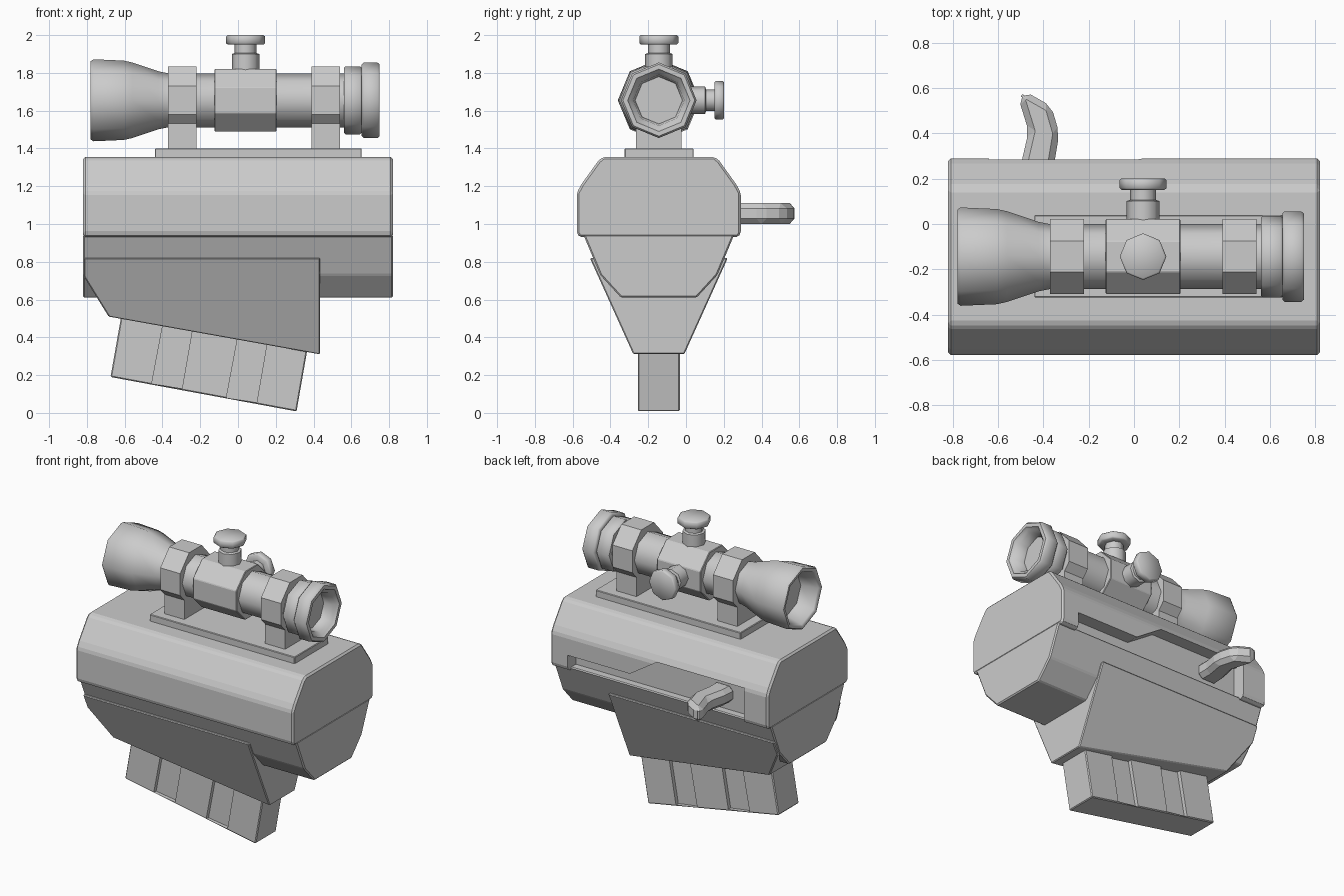
import bpy, bmesh
from math import pi, sin, cos, radians
from mathutils import Vector

cube = bpy.data.objects.get("Cube")
if cube:
    bpy.data.objects.remove(cube, do_unlink=True)

GREY = bpy.data.materials.new("plain_grey")
GREY.use_nodes = True
GREY.diffuse_color = (0.6, 0.6, 0.6, 1)
GREY.node_tree.nodes["Principled BSDF"].inputs["Base Color"].default_value = (0.6, 0.6, 0.6, 1)

CY = -0.144      # middle plane of the body
SZ = 1.655       # height of the scope axis


def finish(name, bm, bevel=0, smooth=False):
    bmesh.ops.recalc_face_normals(bm, faces=bm.faces)
    if bevel:
        sharp = [e for e in bm.edges if e.calc_face_angle(0) > 0.3]
        bmesh.ops.bevel(bm, geom=sharp, offset=bevel, segments=1, affect='EDGES')
    mesh = bpy.data.meshes.new(name)
    bm.to_mesh(mesh)
    bm.free()
    mesh.materials.append(GREY)
    ob = bpy.data.objects.new(name, mesh)
    bpy.context.collection.objects.link(ob)
    if smooth:
        bpy.ops.object.select_all(action='DESELECT')
        ob.select_set(True)
        bpy.context.view_layer.objects.active = ob
        bpy.ops.object.shade_smooth_by_angle(angle=radians(50))
    return ob


def prism(name, points, axis, lo, hi, bevel=0, warp=None):
    """Extrude a 2D outline along one axis; warp may move each vertex."""
    place = {'x': lambda p, d: (d, p[0], p[1]),
             'y': lambda p, d: (p[0], d, p[1]),
             'z': lambda p, d: (p[0], p[1], d)}[axis]
    bm = bmesh.new()
    a, b = [[bm.verts.new(place(p, d)) for p in points] for d in (lo, hi)]
    bm.faces.new(a)
    bm.faces.new(b)
    for i in range(len(a)):
        j = (i + 1) % len(a)
        bm.faces.new((a[i], a[j], b[j], b[i]))
    if warp:
        for v in bm.verts:
            warp(v.co)
    return finish(name, bm, bevel)


def box(name, x, y, z, bevel=0):
    corners = [(x[0], z[0]), (x[1], z[0]), (x[1], z[1]), (x[0], z[1])]
    return prism(name, corners, 'y', y[0], y[1], bevel)


def lathe(name, profile, origin, axis, smooth=True):
    """Eight-sided turned part from (distance, radius) pairs."""
    place = {'x': lambda d, u, v: (d, u, v),
             'y': lambda d, u, v: (u, d, v),
             'z': lambda d, u, v: (u, v, d)}[axis]
    bm = bmesh.new()
    rings = []
    for d, r in profile:
        angles = [i * pi / 4 for i in range(8)]
        rings.append([bm.verts.new(Vector(origin) + Vector(place(d, r * cos(t), r * sin(t))))
                      for t in angles])
    for a, b in zip(rings, rings[1:]):
        for i in range(8):
            j = (i + 1) % 8
            bm.faces.new((a[i], a[j], b[j], b[i]))
    bm.faces.new(rings[0])
    bm.faces.new(rings[-1])
    return finish(name, bm, smooth=smooth)


def octagon(half_y, half_z):
    k = 0.414
    return [(CY + half_y * u, SZ + half_z * v) for u, v in
            ((1, -k), (1, k), (k, 1), (-k, 1), (-1, k), (-1, -k), (-k, -1), (k, -1))]


def mirrored(half):
    """Complete a half outline across the middle plane."""
    return [(CY + w, z) for w, z in half] + [(CY - w, z) for w, z in reversed(half)]


def cut(target, cutter):
    mod = target.modifiers.new("cut", 'BOOLEAN')
    mod.object = cutter
    mod.solver = 'EXACT'
    bpy.context.view_layer.objects.active = target
    bpy.ops.object.modifier_apply(modifier=mod.name)
    bpy.data.objects.remove(cutter, do_unlink=True)


# Receiver: upper shell with the bolt slot in its back
upper = prism("upper_body", mirrored([(0.42, 0.93), (0.434, 0.95), (0.434, 1.165), (0.41, 1.21),
                                      (0.32, 1.335), (0.295, 1.355)]), 'x', -0.82, 0.82, 0.012)
slot = [(0.69, 0.9), (0.69, 1.04), (0.22, 1.04), (0.02, 1.17), (-0.64, 1.17), (-0.64, 0.9)]
cut(upper, prism("slot_cutter", slot, 'y', 0.2, 0.4))
prism("lower_body", mirrored([(0.2, 0.61), (0.31, 0.73), (0.4, 0.945)]),
      'x', -0.82, 0.82, 0.008)


# Magazine well, narrowing downward
def taper(co):
    co.y = CY + co.y * (0.135 + (co.z - 0.31) * 0.451)


prism("magazine_well", [(-0.815, 0.82), (0.435, 0.82), (0.435, 0.31), (-0.685, 0.51), (-0.815, 0.72)],
      'y', -1, 1, 0.006, taper)

# Magazine with two slanted grooves on each side
magazine = prism("magazine", [(-0.61, 0.56), (-0.675, 0.19), (0.31, 0.008), (0.375, 0.38)],
                 'y', CY - 0.111, CY + 0.111, 0.006)
groove = [(-0.384, 0.54), (-0.457, 0.153), (-0.296, 0.13), (-0.225, 0.54)]
for shift in (0, 1):
    outline = [(x + shift * 0.395, z - shift * 0.075) for x, z in groove]
    for side in (-1, 1):
        inner, outer = CY + side * 0.085, CY + side * 0.15
        cut(magazine, prism("groove_cutter", outline, 'y', min(inner, outer), max(inner, outer)))

# Hooked bolt handle
prism("bolt_handle", [(-0.5, 0.18), (-0.35, 0.18), (-0.35, 0.28), (-0.33, 0.4), (-0.365, 0.52),
                      (-0.48, 0.585), (-0.51, 0.555), (-0.465, 0.41), (-0.495, 0.28)],
      'z', 1.0, 1.11, 0.028)

# Scope rail and mounts
box("scope_rail", (-0.44, 0.655), (-0.325, 0.04), (1.34, 1.4), 0.004)
for label, x in (("front", -0.295), ("rear", 0.465)):
    box(label + "_mount_post", (x - 0.075, x + 0.075), (CY - 0.12, CY + 0.12), (1.39, 1.57))
    prism(label + "_mount_ring", octagon(0.165, 0.18), 'x', x - 0.075, x + 0.075)

# Scope: one turned tube with hollow ends
lathe("scope_tube", [(-0.66, 0.15), (-0.77, 0.18), (-0.78, 0.19), (-0.78, 0.207), (-0.765, 0.217),
                     (-0.605, 0.21), (-0.56, 0.2), (-0.42, 0.153), (-0.37, 0.143), (0.56, 0.143),
                     (0.56, 0.172), (0.57, 0.18), (0.645, 0.18), (0.655, 0.172), (0.655, 0.19),
                     (0.665, 0.2), (0.738, 0.2), (0.75, 0.19), (0.75, 0.165), (0.735, 0.155),
                     (0.72, 0.135), (0.66, 0.125)], (0, CY, SZ), 'x')
prism("turret_housing", octagon(0.165, 0.165), 'x', -0.125, 0.205, 0.004)

# Adjustment knobs on the top and back
knob = [(0.14, 0.073), (0.245, 0.073), (0.25, 0.058), (0.295, 0.058), (0.295, 0.095),
        (0.302, 0.103), (0.338, 0.103), (0.345, 0.095)]
lathe("top_knob", knob, (0.04, CY, SZ), 'z')
lathe("back_knob", knob, (0.04, CY, SZ), 'y')
